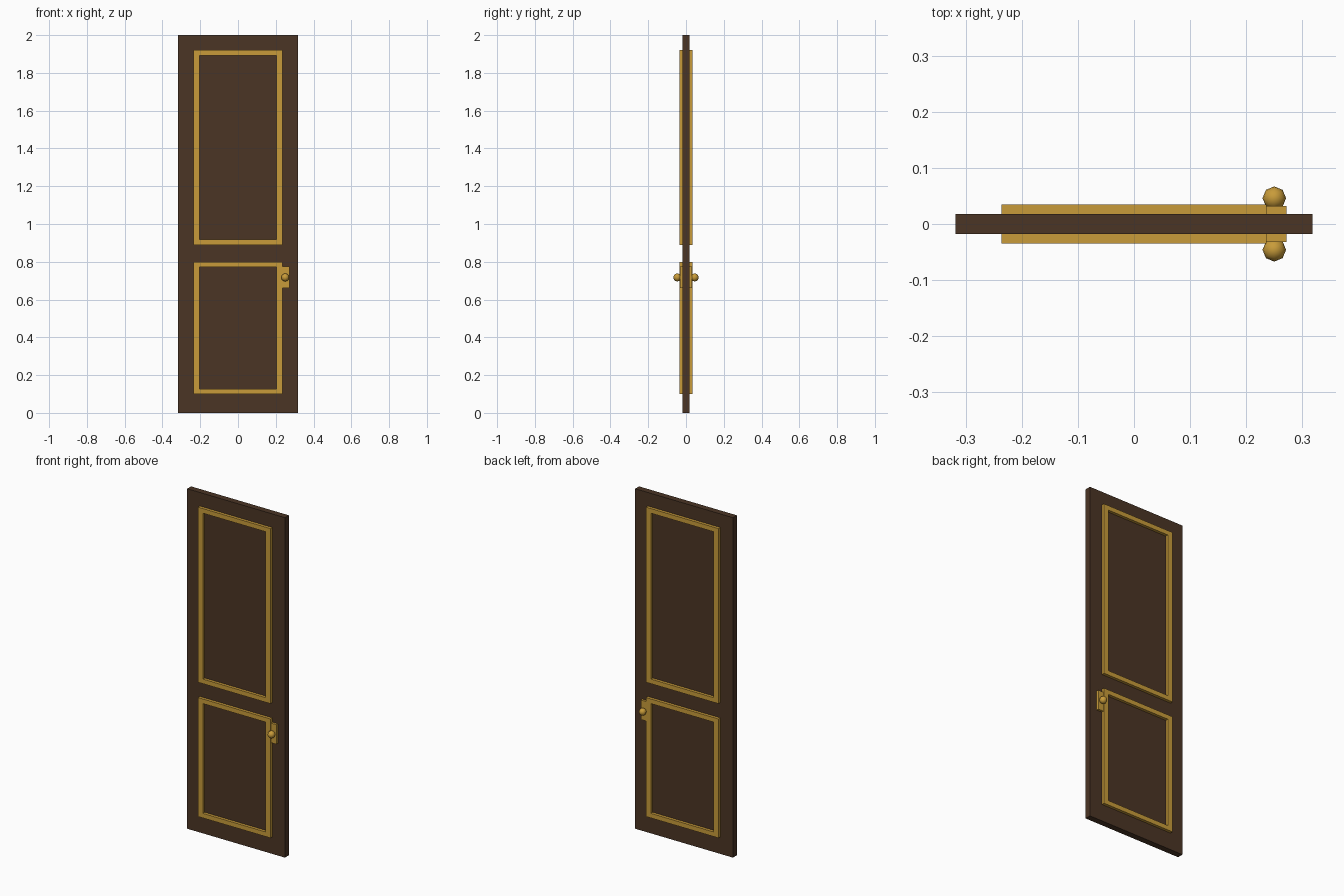
import bpy

if "Cube" in bpy.data.objects:
    bpy.data.objects.remove(bpy.data.objects["Cube"])


def material(name, color):
    m = bpy.data.materials.new(name)
    m.diffuse_color = (*color, 1)
    m.use_nodes = True
    m.node_tree.nodes["Principled BSDF"].inputs["Base Color"].default_value = m.diffuse_color
    return m


brown = material("dark brown wood", (0.07, 0.035, 0.018))
gold = material("gold", (0.58, 0.33, 0.042))


def box(name, x, y, z, mat):
    """Box from (min, max) ranges on each axis."""
    bpy.ops.mesh.primitive_cube_add(size=1, location=[sum(r) / 2 for r in (x, y, z)])
    o = bpy.context.object
    o.name = name
    o.scale = [r[1] - r[0] for r in (x, y, z)]
    bpy.ops.object.transform_apply(location=False, rotation=False, scale=True)
    o.data.materials.append(mat)
    return o


# Door slab
box("door_slab", (-0.318, 0.318), (-0.018, 0.018), (0, 2), brown)

# Trim frames, lock plates and knobs on both faces
X, BAR = 0.236, 0.032
for side, s in (("front", -1), ("back", 1)):
    depth = sorted((s * 0.017, s * 0.035))
    for part, z0, z1 in (("upper", 0.89, 1.92), ("lower", 0.10, 0.80)):
        name = f"{side}_{part}_trim"
        box(name + "_left", (-X, -X + BAR), depth, (z0, z1), gold)
        box(name + "_right", (X - BAR, X), depth, (z0, z1), gold)
        box(name + "_bottom", (-X + BAR, X - BAR), depth, (z0, z0 + 0.027), gold)
        box(name + "_top", (-X + BAR, X - BAR), depth, (z1 - 0.027, z1), gold)

    box(side + "_lock_plate", (0.229, 0.272), sorted((s * 0.017, s * 0.032)),
        (0.66, 0.775), gold)

    bpy.ops.mesh.primitive_uv_sphere_add(segments=8, ring_count=8, radius=0.021,
                                         location=(0.25, s * 0.046, 0.717))
    knob = bpy.context.object
    knob.name = side + "_knob"
    knob.data.materials.append(gold)
    bpy.ops.object.shade_smooth()
